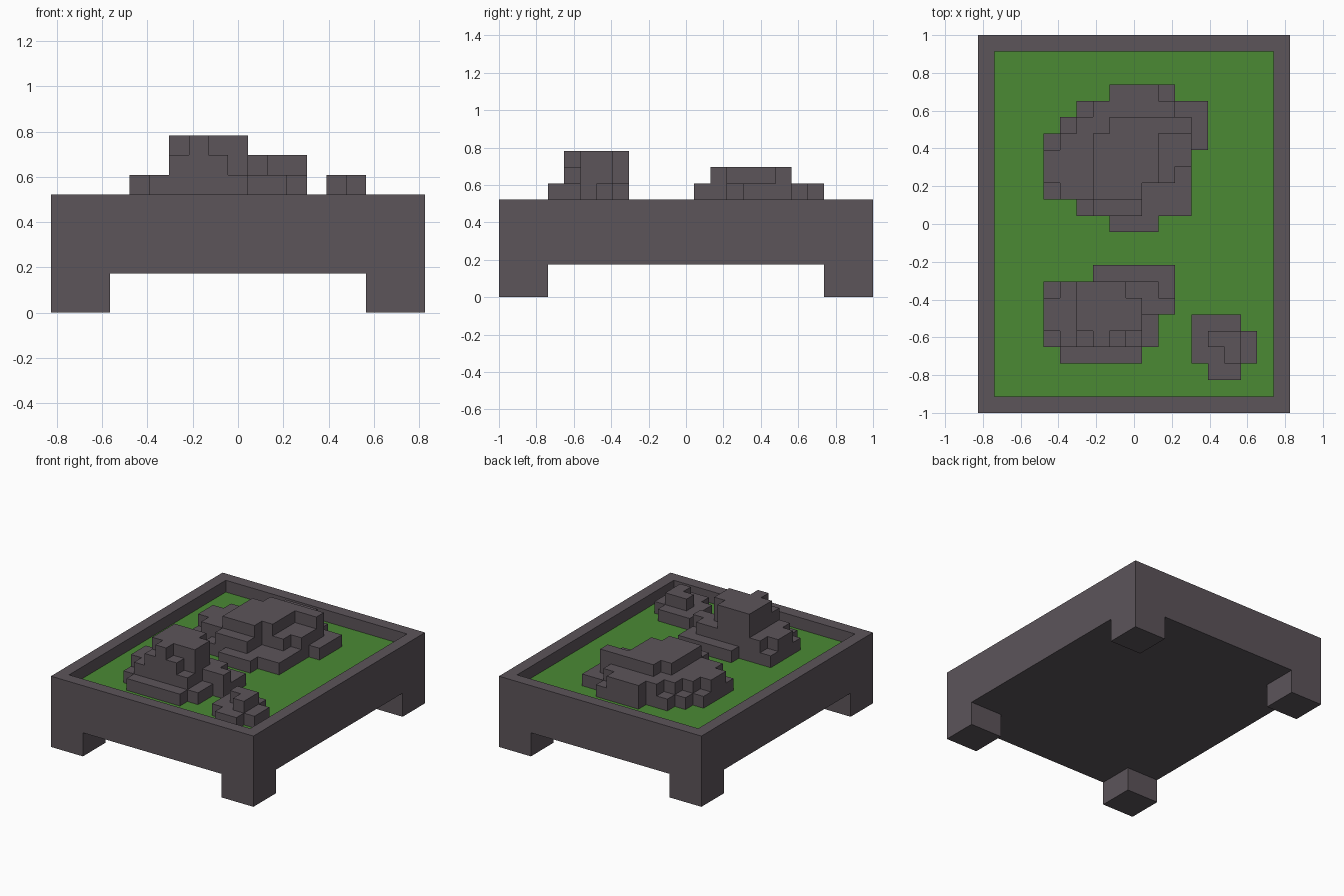
import bpy, bmesh
from mathutils import Vector

if "Cube" in bpy.data.objects:
    bpy.data.objects.remove(bpy.data.objects["Cube"])

U = 2 / 23            # one block
NX, NY = 19, 23       # table size in blocks


def material(name, rgb):
    m = bpy.data.materials.new(name)
    m.use_nodes = True
    m.diffuse_color = (*rgb, 1)
    b = m.node_tree.nodes["Principled BSDF"]
    b.inputs["Base Color"].default_value = (*rgb, 1)
    b.inputs["Roughness"].default_value = 0.9
    return m


stone = material("dark stone", (0.107, 0.089, 0.102))
grass = material("grass green", (0.069, 0.254, 0.034))


def finish(name, bm, mats):
    bmesh.ops.recalc_face_normals(bm, faces=bm.faces)
    me = bpy.data.meshes.new(name)
    bm.to_mesh(me)
    bm.free()
    for m in mats:
        me.materials.append(m)
    ob = bpy.data.objects.new(name, me)
    bpy.context.collection.objects.link(ob)
    return ob


def point(i, j, k):
    return Vector(((i - NX / 2) * U, (j - NY / 2) * U, k * U))


def block(bm, lo, hi):
    """Box between two block-grid corners."""
    a, b = point(*lo), point(*hi)
    vs = bmesh.ops.create_cube(bm, size=1)["verts"]
    for v in vs:
        v.co = Vector([(a[n] + b[n]) / 2 + v.co[n] * (b[n] - a[n]) for n in range(3)])
    return vs


# Tray: box with a sunken grass floor
bm = bmesh.new()
block(bm, (0, 0, 2), (NX, NY, 6))
bm.normal_update()
floor = max(bm.faces, key=lambda f: f.calc_center_median().z)
bmesh.ops.inset_region(bm, faces=[floor], thickness=U, use_even_offset=True)
wall = bmesh.ops.extrude_face_region(bm, geom=[floor])
sunk = [g for g in wall["geom"] if isinstance(g, bmesh.types.BMFace)][0]
if floor.is_valid:
    bmesh.ops.delete(bm, geom=[floor], context='FACES_ONLY')
for v in sunk.verts:
    v.co.z = 5 * U
sunk.material_index = 1
finish("tray", bm, [stone, grass])

# Four corner legs
for side, i in (("right", 0), ("left", NX - 3)):
    for end, j in (("front", 0), ("back", NY - 3)):
        bm = bmesh.new()
        block(bm, (i, j, 0), (i + 3, j + 3, 2))
        bm.normal_update()
        top = [f for f in bm.faces if f.normal.z > 0.5]
        bmesh.ops.delete(bm, geom=top, context='FACES_ONLY')
        finish(f"{end}_{side}_leg", bm, [stone])

SIDES = {
    (1, 0, 0): ((1, 0, 0), (1, 1, 0), (1, 1, 1), (1, 0, 1)),
    (-1, 0, 0): ((0, 0, 0), (0, 0, 1), (0, 1, 1), (0, 1, 0)),
    (0, 1, 0): ((0, 1, 0), (0, 1, 1), (1, 1, 1), (1, 1, 0)),
    (0, -1, 0): ((0, 0, 0), (1, 0, 0), (1, 0, 1), (0, 0, 1)),
    (0, 0, 1): ((0, 0, 1), (1, 0, 1), (1, 1, 1), (0, 1, 1)),
}


def rock(name, layers):
    """Stack of block layers; each layer maps a row to its first and last column."""
    cells = {(i, j, 5 + k) for k, rows in enumerate(layers)
             for j, (a, b) in rows.items() for i in range(a, b + 1)}
    bm = bmesh.new()
    for c in sorted(cells):
        for d, quad in SIDES.items():
            if tuple(p + q for p, q in zip(c, d)) not in cells:
                bm.faces.new([bm.verts.new(point(*(p + q for p, q in zip(c, o)))) for o in quad])
    bmesh.ops.remove_doubles(bm, verts=bm.verts, dist=U / 100)
    bmesh.ops.dissolve_limit(bm, angle_limit=0.02, verts=bm.verts, edges=bm.edges)
    finish(name, bm, [stone])


# Broad rock at the back
rock("large_rock", [
    {11: (8, 10), 12: (6, 12), 13: (4, 12), 14: (4, 12), 15: (4, 12),
     16: (4, 13), 17: (5, 13), 18: (6, 13), 19: (8, 11)},
    {12: (7, 9), 13: (5, 9), 14: (4, 11), 15: (4, 12), 16: (5, 12),
     17: (6, 12), 18: (7, 11), 19: (8, 10)},
    {13: (7, 9), 14: (7, 10), 15: (7, 10), 16: (7, 10), 17: (8, 12)},
])

# Tall rock at the front
rock("tall_rock", [
    {3: (5, 9), 4: (4, 10), 5: (4, 10), 6: (4, 11), 7: (4, 11), 8: (7, 11)},
    {4: (5, 9), 5: (4, 9), 6: (4, 11), 7: (5, 10)},
    {4: (6, 8), 5: (6, 9), 6: (6, 9), 7: (6, 8)},
    {4: (7, 7), 5: (6, 9), 6: (6, 9), 7: (6, 8)},
])

# Small rock in the front corner
rock("small_rock", [
    {2: (14, 15), 3: (13, 16), 4: (13, 16), 5: (13, 15)},
    {3: (15, 15), 4: (14, 15)},
])
